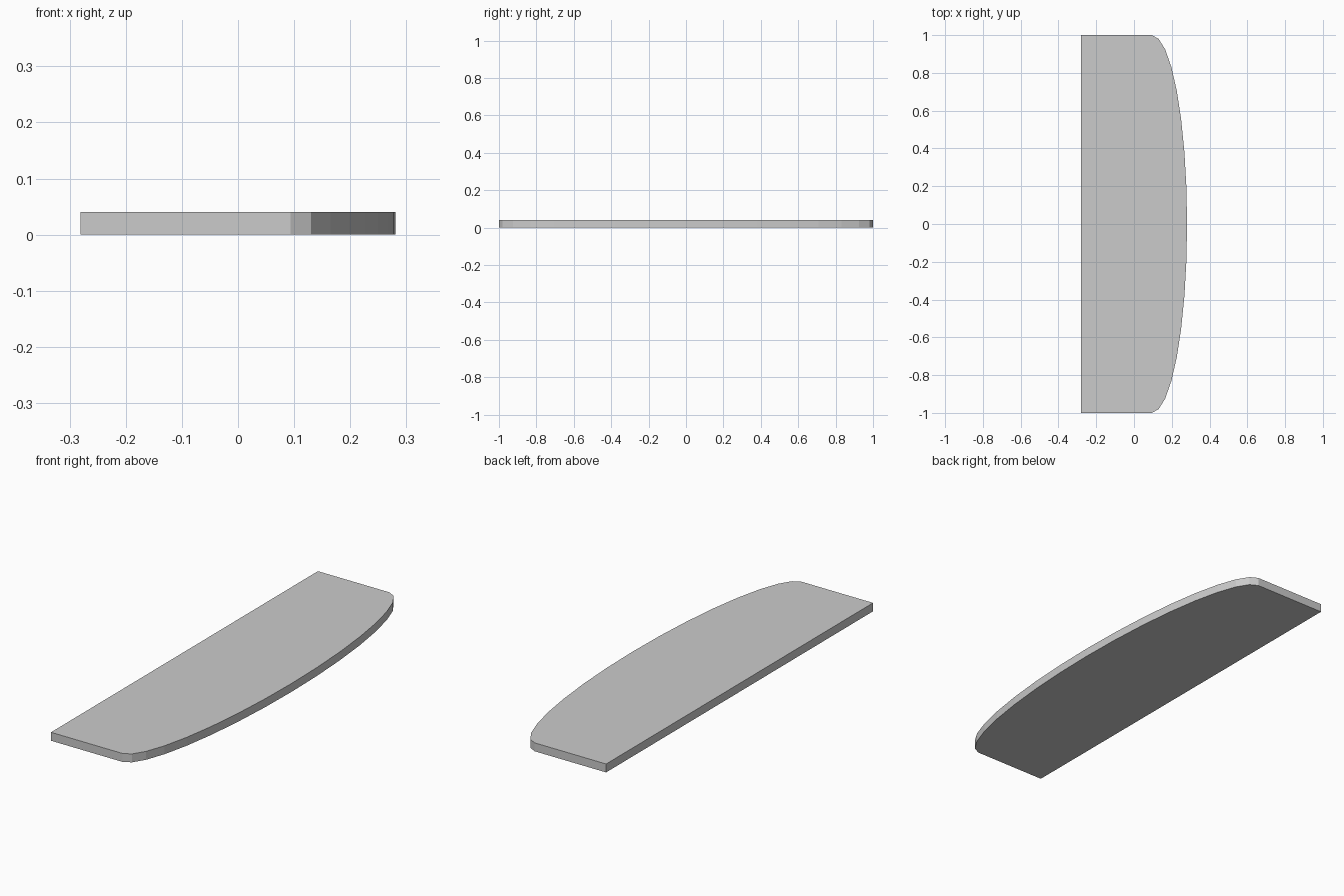
import bpy, bmesh, math

if "Cube" in bpy.data.objects:
    bpy.data.objects.remove(bpy.data.objects["Cube"])

HALF_X, HALF_Y, THICK = 0.281, 1.0, 0.04
CURVE_X = 0.0935      # where the bowed edge begins
SEGMENTS = 16

# Outline: straight back edge and ends, half-ellipse bowed edge
outline = [(-HALF_X, HALF_Y), (-HALF_X, -HALF_Y)]
for i in range(SEGMENTS + 1):
    a = -math.pi / 2 + math.pi * i / SEGMENTS
    outline.append((CURVE_X + (HALF_X - CURVE_X) * math.cos(a), HALF_Y * math.sin(a)))

# Shelf board: outline extruded upward
bm = bmesh.new()
base = bm.faces.new([bm.verts.new((x, y, 0)) for x, y in outline])
ext = bmesh.ops.extrude_face_region(bm, geom=[base], use_keep_orig=True)
top = [v for v in ext["geom"] if isinstance(v, bmesh.types.BMVert)]
bmesh.ops.translate(bm, verts=top, vec=(0, 0, THICK))
bmesh.ops.recalc_face_normals(bm, faces=bm.faces[:])

mesh = bpy.data.meshes.new("shelf_board")
bm.to_mesh(mesh)
bm.free()
board = bpy.data.objects.new("shelf_board", mesh)
bpy.context.collection.objects.link(board)
